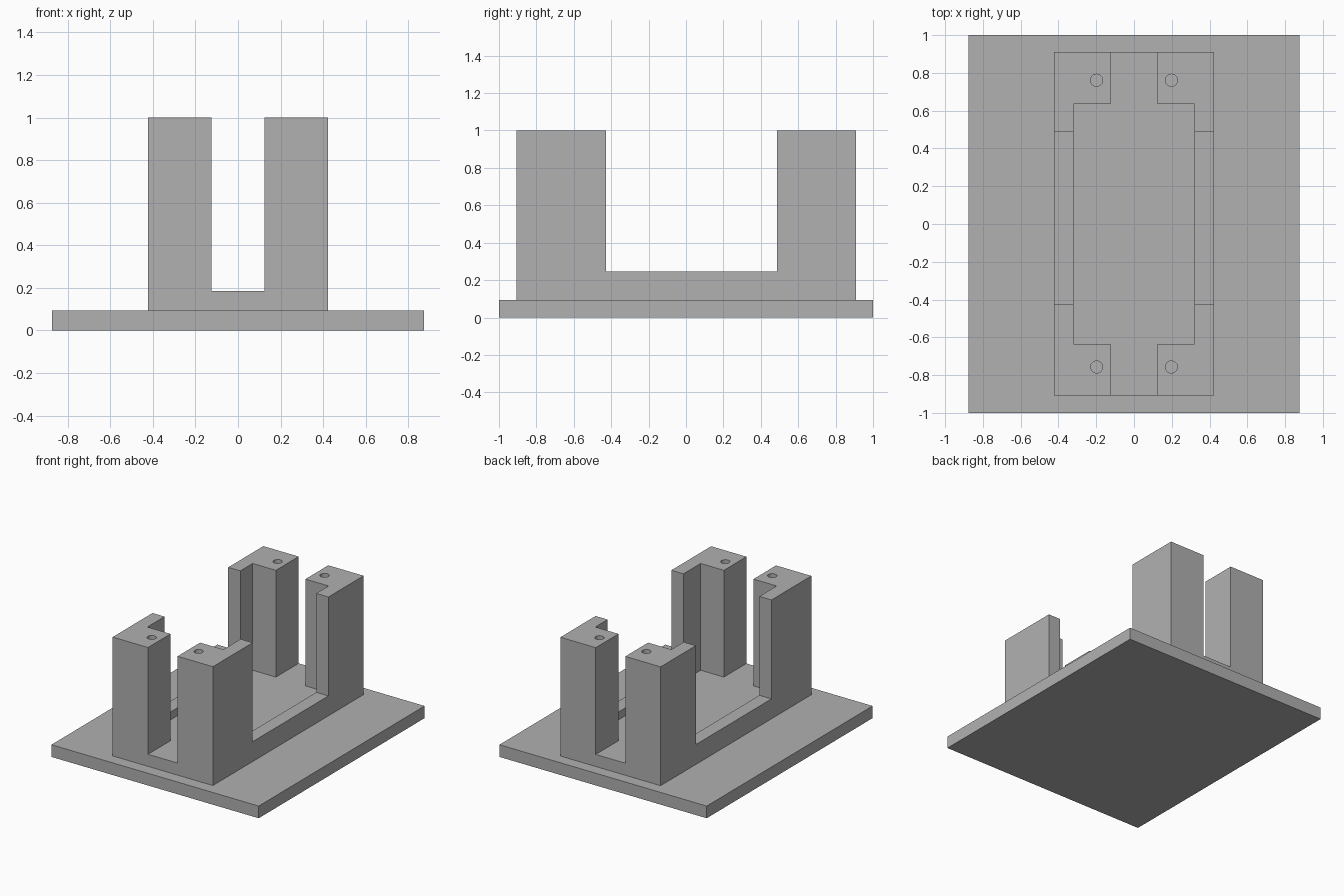
import bpy, bmesh

if "Cube" in bpy.data.objects:
    bpy.data.objects.remove(bpy.data.objects["Cube"])

grey = bpy.data.materials.new("plain grey")
grey.diffuse_color = (0.44, 0.44, 0.44, 1)
grey.use_nodes = True
grey.node_tree.nodes["Principled BSDF"].inputs["Base Color"].default_value = grey.diffuse_color


def prism(name, outline, z0, z1):
    """Extrude a flat outline from z0 up to z1."""
    bm = bmesh.new()
    face = bm.faces.new([bm.verts.new((x, y, z0)) for x, y in outline])
    top = bmesh.ops.extrude_face_region(bm, geom=[face])["geom"]
    for v in top:
        if isinstance(v, bmesh.types.BMVert):
            v.co.z = z1
    bmesh.ops.recalc_face_normals(bm, faces=bm.faces)
    mesh = bpy.data.meshes.new(name)
    bm.to_mesh(mesh)
    bm.free()
    mesh.materials.append(grey)
    obj = bpy.data.objects.new(name, mesh)
    bpy.context.collection.objects.link(obj)
    return obj


def rect(x0, x1, y0, y1):
    return [(x0, y0), (x1, y0), (x1, y1), (x0, y1)]


def cut(target, cutter):
    """Subtract the cutter, apply, and remove the cutter."""
    mod = target.modifiers.new("cut", 'BOOLEAN')
    mod.operation, mod.solver, mod.object = 'DIFFERENCE', 'EXACT', cutter
    bpy.context.view_layer.objects.active = target
    bpy.ops.object.modifier_apply(modifier=mod.name)
    bpy.data.objects.remove(cutter)


# base plate
BASE = 0.093
prism("base_plate", rect(-0.875, 0.875, -1, 1), 0, BASE)

# holder block, later cut into four corner posts and low side walls
holder = prism("holder", rect(-0.423, 0.423, -0.907, 0.91), BASE, 1.0)

# central pocket with open slots at both ends, sharing one floor
g, px, py, end = 0.125, 0.321, 0.635, 1.1
pocket = [(-g, -end), (g, -end), (g, -py), (px, -py), (px, py), (g, py),
          (g, end), (-g, end), (-g, py), (-px, py), (-px, -py), (-g, -py)]
cut(holder, prism("pocket_cutter", pocket, 0.185, 1.2))

# wide openings that lower the side walls
cut(holder, prism("side_cutter", rect(-0.6, 0.6, -0.427, 0.486), 0.245, 1.2))

# screw holes in the post tops
for x in (-0.198, 0.198):
    for y in (-0.757, 0.761):
        bpy.ops.mesh.primitive_cylinder_add(vertices=32, radius=0.032, depth=0.4,
                                            location=(x, y, 0.95))
        hole = bpy.context.object
        hole.data.materials.append(grey)
        cut(holder, hole)

# smooth hole walls, crisp edges elsewhere
bpy.ops.object.select_all(action='DESELECT')
holder.select_set(True)
bpy.context.view_layer.objects.active = holder
bpy.ops.object.shade_smooth_by_angle()
